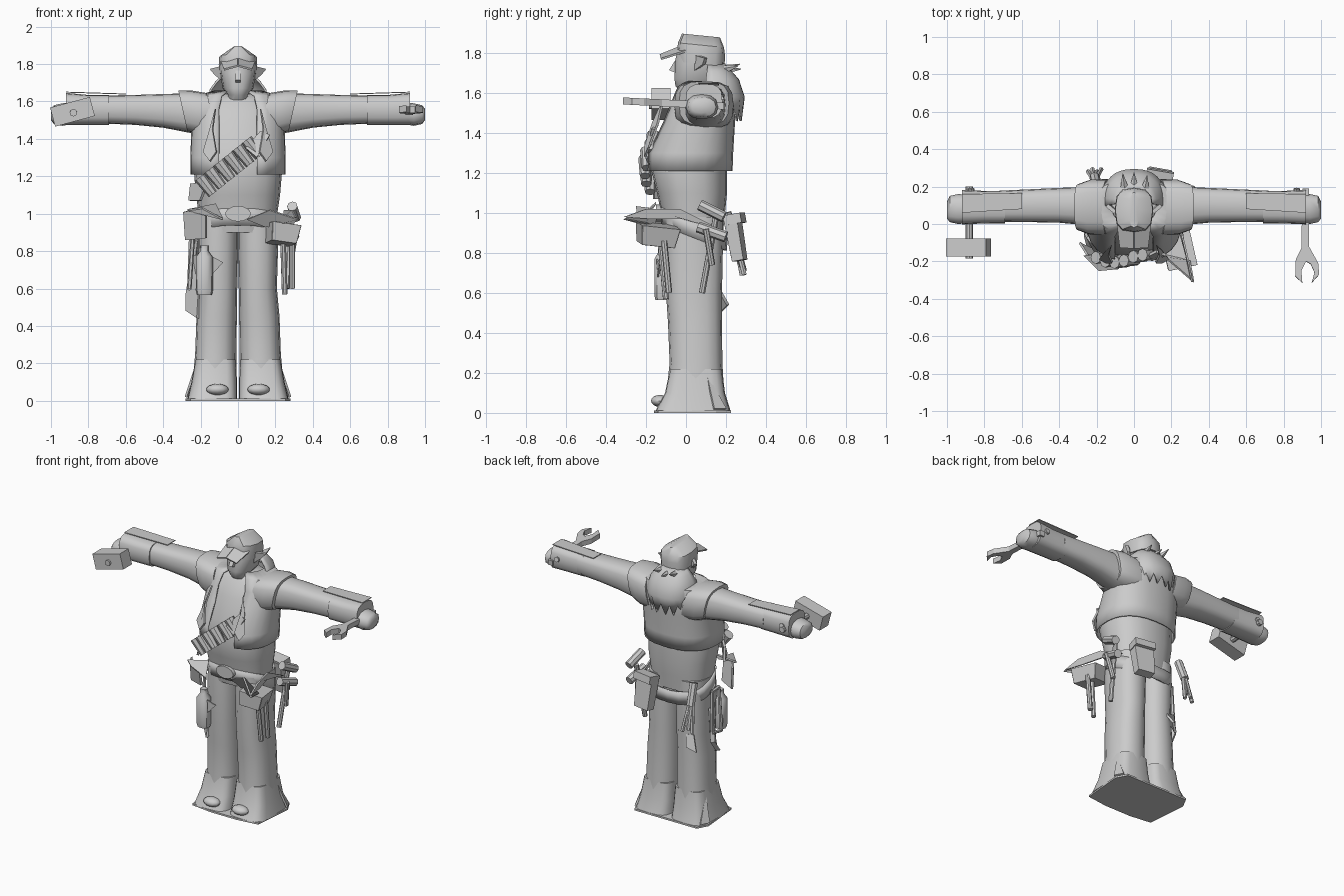
import bpy, bmesh, math
from mathutils import Vector, Matrix

grey = bpy.data.materials.new("light_grey")
grey.diffuse_color = (0.6, 0.6, 0.6, 1)


def finish(name, bm, solid=0.0, smooth=True):
    bmesh.ops.recalc_face_normals(bm, faces=bm.faces[:])
    me = bpy.data.meshes.new(name)
    bm.to_mesh(me)
    bm.free()
    ob = bpy.data.objects.new(name, me)
    bpy.context.collection.objects.link(ob)
    me.materials.append(grey)
    if solid:
        mod = ob.modifiers.new("thickness", 'SOLIDIFY')
        mod.thickness, mod.offset = solid, 0
    if smooth:
        bpy.ops.object.select_all(action='DESELECT')
        ob.select_set(True)
        bpy.context.view_layer.objects.active = ob
        bpy.ops.object.shade_smooth_by_angle(angle=math.radians(40))
    return ob


def loft(name, rings, n=16, axis='z', power=2.4, arc=None, solid=0.0, tilt=0.0, jag=0.0, caps=True):
    """Rings are (position, centre u, centre v, radius u, radius v) along the axis."""
    bm = bmesh.new()
    a0, a1 = arc or (0, 2 * math.pi)
    count = n if arc is None else n + 1
    rows = []
    for k, (p, cu, cv, ru, rv) in enumerate(rings):
        row = []
        for i in range(count):
            a = a0 + (a1 - a0) * i / n
            c, s = math.cos(a), math.sin(a)
            u = cu + ru * math.copysign(abs(c) ** (2 / power), c)
            v = cv + rv * math.copysign(abs(s) ** (2 / power), s)
            q = p + tilt * (v - cv) + (jag * (i % 2) if k == len(rings) - 1 else 0)
            row.append(bm.verts.new((u, v, q) if axis == 'z' else (q, u, v)))
        rows.append(row)
    for r, t in zip(rows, rows[1:]):
        for i in range(n):
            j = (i + 1) % count
            bm.faces.new((r[i], r[j], t[j], t[i]))
    if arc is None and caps:
        bm.faces.new(rows[0])
        bm.faces.new(rows[-1])
    return finish(name, bm, solid)


def box(name, loc, size, rot=(0, 0, 0), taper=1.0, bevel=0.0):
    bm = bmesh.new()
    bmesh.ops.create_cube(bm, size=1)
    for v in bm.verts:
        if v.co.z < 0:
            v.co.x *= taper
            v.co.y *= taper
    ob = finish(name, bm, smooth=False)
    ob.location, ob.scale, ob.rotation_euler = loc, size, [math.radians(r) for r in rot]
    if bevel:
        mod = ob.modifiers.new("bevel", 'BEVEL')
        mod.width, mod.segments = bevel, 1
    return ob


def rod(name, a, b, r, r2=None, n=8):
    a, b = Vector(a), Vector(b)
    bm = bmesh.new()
    bmesh.ops.create_cone(bm, cap_ends=True, segments=n, radius1=r,
                          radius2=r if r2 is None else r2, depth=(b - a).length)
    m = Matrix.Translation((a + b) / 2) @ (b - a).to_track_quat('Z', 'Y').to_matrix().to_4x4()
    bm.transform(m)
    return finish(name, bm)


def ball(name, loc, size):
    bm = bmesh.new()
    bmesh.ops.create_uvsphere(bm, u_segments=12, v_segments=8, radius=1)
    bm.transform(Matrix.Translation(loc) @ Matrix.Diagonal((*size, 1)))
    return finish(name, bm)


def plate(name, pts, solid=0.008):
    bm = bmesh.new()
    bm.faces.new([bm.verts.new(p) for p in pts])
    return finish(name, bm, solid, smooth=False)


def both(ob):
    ob.modifiers.new("mirror", 'MIRROR')
    return ob


# Body and open vest
loft("torso", [(.9, 0, .04, .205, .145), (1.0, 0, .035, .21, .16), (1.1, 0, .03, .225, .175),
               (1.22, 0, .015, .235, .19), (1.35, 0, .03, .225, .175), (1.5, 0, .065, .23, .155),
               (1.6, 0, .085, .19, .12), (1.64, 0, .09, .11, .08)], n=20)
g = math.radians(20)
loft("vest", [(1.21, 0, .015, .25, .213), (1.3, 0, .018, .25, .213), (1.45, 0, .06, .245, .18),
              (1.56, 0, .085, .25, .16), (1.63, 0, .095, .21, .14), (1.655, 0, .1, .12, .1)],
     n=22, arc=(-math.pi / 2 + g, 1.5 * math.pi - g), solid=.01)
both(plate("lapel", [(.12, -.115, 1.56), (.15, -.14, 1.45), (.185, -.185, 1.33), (.15, -.205, 1.28),
                     (.115, -.205, 1.33), (.135, -.165, 1.45)], .012))

# Arms with shoulder caps, cuffs and hands
both(loft("shoulder", [(.14, .09, 1.53, .15, .115), (.23, .09, 1.54, .148, .12),
                       (.295, .09, 1.55, .125, .11)], axis='x', power=3, tilt=.22))
both(loft("sleeve", [(.22, .095, 1.535, .105, .11), (.4, .1, 1.55, .093, .09),
                     (.55, .098, 1.555, .088, .08), (.72, .095, 1.557, .083, .075)], axis='x', power=2.8))
both(loft("cuff", [(.69, .09, 1.555, .086, .08), (.8, .09, 1.555, .087, .08),
                   (.92, .09, 1.56, .092, .086)], axis='x', power=3))
both(plate("cuff_flap", [(.6, .165, 1.64), (.92, .16, 1.65), (.92, .06, 1.65), (.6, .08, 1.64)], .005))
both(loft("hand", [(.88, .08, 1.54, .075, .06), (.94, .08, 1.53, .08, .06),
                   (.985, .08, 1.53, .07, .05), (1.0, .075, 1.53, .045, .03)], axis='x', n=12))

# Head, nose, ears and brimmed cap
loft("head", [(1.58, 0, .08, .07, .08), (1.635, 0, .045, .055, .1), (1.67, 0, .06, .082, .12),
              (1.75, 0, .065, .095, .122), (1.82, 0, .07, .095, .118)], n=14)
plate("nose", [(0, -.05, 1.77), (0, -.085, 1.715), (0, -.05, 1.7)], .028)
both(plate("ear", [(.085, .05, 1.79), (.145, .1, 1.775), (.12, .09, 1.745), (.085, .05, 1.715)], .02))
loft("cap", [(1.745, 0, .075, .1, .118), (1.8, 0, .075, .103, .12), (1.84, 0, .075, .1, .115),
             (1.888, 0, .075, .025, .095)], n=12, power=2.8, tilt=-.1)
plate("cap_brim_left", [(-.09, 0, 1.81), (-.075, -.125, 1.77), (0, -.13, 1.79), (0, -.02, 1.835)], .01)
plate("cap_brim_right", [(.09, 0, 1.81), (.075, -.125, 1.77), (0, -.13, 1.79), (0, -.02, 1.835)], .01)

# Shaggy hair over the upper back
loft("hair", [(1.745, 0, .12, .075, .07), (1.705, 0, .12, .115, .105), (1.665, 0, .12, .145, .14),
              (1.58, 0, .12, .165, .168), (1.46, 0, .11, .14, .165)],
     n=18, arc=(-.1, math.pi + .1), solid=.012, jag=.07)
for x, y, z in ((-.06, .27, 1.745), (0, .275, 1.72), (.07, .26, 1.735)):
    rod("hair_tuft", (x * .8, .17, 1.71), (x, y, z), .03, .002, 5)

# Flared trousers, hems, shoes and sole
both(loft("trouser_leg", [(.03, .13, .045, .12, .15), (.25, .119, .05, .11, .132),
                          (.45, .114, .045, .108, .135), (.6, .106, .04, .102, .14),
                          (.85, .107, .04, .108, .145), (.98, .105, .04, .105, .145)]))
both(loft("trouser_hem", [(.01, .137, .035, .133, .188), (.1, .127, .045, .122, .15),
                          (.22, .12, .05, .108, .13)], n=20, power=4))
both(ball("shoe_toe", (.11, -.13, .06), (.06, .045, .03)))
both(plate("hem_point", [(.22, .1, .2), (.28, .14, .02), (.25, .2, .02)], .012))
plate("sole", [(-.255, -.14, .006), (-.1, -.16, .006), (.1, -.16, .006), (.255, -.14, .006),
               (.28, .15, .006), (.24, .225, .006), (-.24, .225, .006), (-.28, .15, .006)], .012)
plate("knee_patch_back", [(-.2, .17, .5), (-.15, .21, .54), (-.12, .17, .61), (-.18, .17, .62)], .015)

# Sloping wide belt with oval buckle
loft("belt", [(.875, 0, .04, .216, .158), (.965, 0, .04, .216, .165)], n=20, tilt=-.4, caps=False, solid=.012)
buckle = rod("buckle", (0, -.12, 1.0), (0, -.15, 1.0), .042, n=14)
buckle.scale.x = 1.6

# Cartridge bandolier across the belly
for i in range(6):
    t = i / 5
    c = Vector((-.17 + .25 * t, -.165 - .04 * math.sin(math.pi * min(1, t + .12)), 1.15 + .2 * t))
    d = Vector((.035, 0, -.045))
    rod("cartridge_pouch", c - d, c + d, .034, .026, 8)
plate("bandolier_end", [(-.26, -.05, 1.07), (-.2, -.16, 1.07), (-.16, -.17, 1.17), (-.25, -.07, 1.16)], .015)
plate("bandolier_top", [(.04, -.185, 1.35), (.1, -.19, 1.3), (.17, -.165, 1.42), (.12, -.145, 1.44)], .015)

# Right-hand hammer and left-hand wrench
rod("hammer_handle", (-.88, .2, 1.55), (-.88, -.185, 1.54), .02)
box("hammer_head", (-.885, -.125, 1.545), (.22, .095, .105), (0, -15, 0))
wrench = [(.9, .19), (.895, -.13), (.865, -.19), (.862, -.28), (.9, -.315), (.895, -.25), (.92, -.2),
          (.945, -.215), (.965, -.26), (.95, -.315), (.99, -.27), (.985, -.21), (.935, -.12), (.935, .19)]
plate("wrench", [(x, y, 1.545 - .05 * y) for x, y in wrench], .035)
both(rod("wrist_buckle", (.87, .1, 1.55), (.87, .19, 1.57), .018))

# Hip gear on the +x side: flap, pouch, hanging tools
plate("hip_flap_upper", [(.05, -.15, .97), (.17, -.18, 1.02), (.32, -.31, .97), (.3, -.2, .95), (.15, -.16, .93)], .01)
plate("hip_flap_side", [(.31, -.31, .98), (.29, -.2, 1.02), (.25, -.03, 1.02), (.235, .17, .92),
                        (.24, -.02, .97), (.28, -.17, .97)], .01)
box("hip_pouch", (.235, -.145, .89), (.16, .2, .1), (-6, 8, 12), .85, .015)
for a, b in (((.24, -.13, .88), (.25, -.1, .57)), ((.29, -.11, .86), (.29, -.085, .6)),
             ((.28, .15, .98), (.26, .08, .6)), ((.31, .1, .92), (.28, .13, .74))):
    rod("hanging_tool", a, b, .016)
rod("tool_head_upper", (.29, .07, 1.04), (.31, .19, .98), .028)
rod("tool_head_lower", (.28, .06, .93), (.3, .2, .88), .028)

# Hip gear on the -x side: flap, bottle, frame and sheath
plate("side_flap", [(-.29, -.1, 1.01), (-.24, -.18, 1.02), (-.17, -.18, 1.0), (-.17, -.16, .87), (-.28, -.11, .86)], .014)
plate("side_flap_top", [(-.27, -.17, 1.02), (-.19, -.25, 1.03), (-.08, -.24, .97), (-.12, -.15, 1.05)], .01)
loft("bottle", [(.565, -.18, -.12, .04, .035), (.59, -.18, -.12, .046, .04), (.77, -.18, -.12, .044, .04),
                (.8, -.18, -.12, .022, .022), (.83, -.18, -.12, .022, .022)], n=10)
plate("bottle_strap", [(-.135, -.145, .77), (-.08, -.13, .74), (-.135, -.14, .68)])
sheath = [(-.235, .06, .78), (-.27, .09, .56), (-.27, .03, .48), (-.21, -.03, .44), (-.2, 0, .6)]
plate("sheath", sheath, .03)
frame = [(-.24, -.02, .9), (-.25, .07, .9), (-.26, .08, .62), (-.26, -.02, .6)]
for a, b in zip(frame, frame[1:] + frame[:1]):
    rod("tool_frame", a, b, .012, n=6)

# Gear on the back: pouch and rope tassel
box("back_pouch", (.135, .25, .87), (.14, .07, .22), (10, 0, -10), .85, .015)
box("back_pouch_lid", (.135, .245, .97), (.145, .085, .05), (10, 0, -10))
rod("rope_knot", (-.2, .2, 1.0), (-.21, .25, .86), .028)
for i in range(4):
    x = -.245 + .023 * i
    rod("rope_strand", (-.21, .225, .96), (x, .28 + .012 * (i % 2), .69 + .02 * (i % 3)), .013, n=6)
